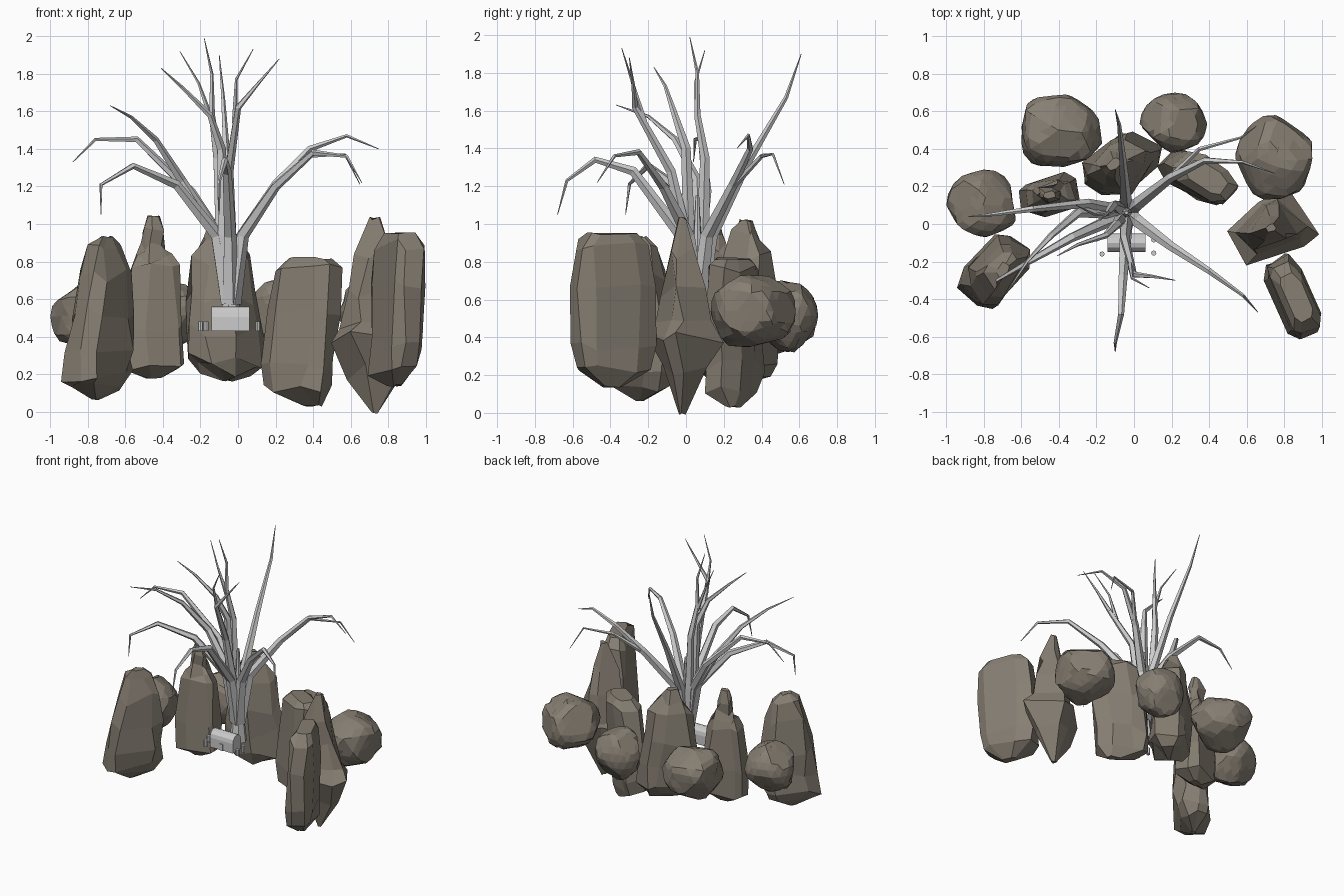
import bpy, bmesh, math, random
from mathutils import Vector, Quaternion

if "Cube" in bpy.data.objects:
    bpy.data.objects.remove(bpy.data.objects["Cube"])

random.seed(4)
stone = bpy.data.materials.new("stone")
stone.diffuse_color = (0.24, 0.21, 0.17, 1)
stone.use_nodes = True
stone.node_tree.nodes["Principled BSDF"].inputs["Base Color"].default_value = stone.diffuse_color


def finish(bm, name, mat=None):
    bmesh.ops.recalc_face_normals(bm, faces=bm.faces)
    me = bpy.data.meshes.new(name)
    bm.to_mesh(me)
    bm.free()
    ob = bpy.data.objects.new(name, me)
    bpy.context.collection.objects.link(ob)
    if mat:
        me.materials.append(mat)
    return ob


def loft(name, rings, mat=None):
    bm = bmesh.new()
    rows = [[bm.verts.new(p) for p in r] for r in rings]
    n = len(rows[0])
    for a, b in zip(rows, rows[1:]):
        for i in range(n):
            j = (i + 1) % n
            bm.faces.new((a[i], a[j], b[j], b[i]))
    bm.faces.new(rows[0])
    bm.faces.new(rows[-1])
    return finish(bm, name, mat)


def fit(points, lo, hi):
    """Scale points into the box lo..hi."""
    for k in range(len(lo)):
        a, b = min(p[k] for p in points), max(p[k] for p in points)
        for p in points:
            p[k] = lo[k] + (p[k] - a) / (b - a) * (hi[k] - lo[k])


def pillar(name, x, y, z, yaw, ratio, lean, profile, foot=0, sides=8):
    """Standing stone: turned oval outline fitted to a box, scaled by profile.
    lean moves the top sideways, foot moves the lowest point sideways."""
    plan = []
    for i in range(sides):
        t = 2 * math.pi * (i + random.uniform(.2, .8)) / sides
        u, v = (math.copysign(abs(c) ** .6, c) for c in (math.cos(t), math.sin(t)))
        c, s = math.cos(math.radians(yaw)), math.sin(math.radians(yaw))
        plan.append([u * c - v * ratio * s, u * s + v * ratio * c])
    fit(plan, (x[0], y[0]), (x[1], y[1]))
    cx, cy = sum(x) / 2, sum(y) / 2
    w = min(x[1] - x[0], y[1] - y[0])
    rings = []
    for h, k in profile:
        inner = 0 < h < 1
        jit = lambda a: random.uniform(-a, a) * w * (1 if inner else .2)
        dx = lean * (h - .4) + (0 if h else foot)
        rings.append([(cx + (px - cx) * k + dx + jit(.06), cy + (py - cy) * k + jit(.06),
                       z[0] + (z[1] - z[0]) * h + jit(.12)) for px, py in plan])
    return loft(name, rings, stone)


def boulder(name, lo, hi):
    """Craggy round rock."""
    bm = bmesh.new()
    bmesh.ops.create_icosphere(bm, subdivisions=3, radius=1)
    cuts = [(Vector([random.gauss(0, 1) for _ in range(3)]).normalized(), random.uniform(.78, .92))
            for _ in range(26)]
    for v in bm.verts:
        for n, d in cuts:
            v.co -= n * max(0, v.co.dot(n) - d)
    fit([v.co for v in bm.verts], lo, hi)
    bmesh.ops.dissolve_limit(bm, angle_limit=math.radians(9), verts=bm.verts, edges=bm.edges)
    return finish(bm, name, stone)


def branch(name, pts, r0, r1=0.002, sides=5):
    pts = [Vector(p) for p in pts]
    n = len(pts)
    q, d0, rings = Quaternion(), Vector((0, 0, 1)), []
    for i, p in enumerate(pts):
        d = ((pts[min(i + 1, n - 1)] - p).normalized() + (p - pts[max(i - 1, 0)]).normalized()).normalized()
        q = d0.rotation_difference(d) @ q
        d0 = d
        r = r0 + (r1 - r0) * (i / (n - 1)) ** 0.75
        rings.append([p + q @ Vector((r * math.cos(a), r * math.sin(a), 0))
                      for a in (2 * math.pi * k / sides for k in range(sides))])
    return loft(name, rings)


# Standing stones: profiles are (height fraction, width fraction)
spire = [(0, .12), (.08, .75), (.13, 1), (.32, .98), (.52, .92), (.76, .75), (.91, .45), (1, .2)]
slab = [(0, .25), (.1, .9), (.28, 1), (.65, 1), (.93, .92), (1, .6)]
spike = [(0, .08), (.2, .6), (.38, 1), (.45, .72), (.62, .62), (.82, .38), (1, .12)]
notched = [(0, .3), (.06, 1), (.3, 1), (.68, .84), (.74, .6), (.81, .38), (.91, .38), (1, .2)]
pillar("stone_front_left", (-.91, -.56), (-.44, -.05), (.07, .93), 45, .65, .06, spire)
pillar("stone_left", (-.61, -.29), (.04, .27), (.18, 1.04), 15, .7, 0, notched)
pillar("stone_back", (-.27, .12), (.14, .5), (.16, 1.02), 45, .7, -.05, spire)
pillar("stone_back_right", (.15, .53), (.1, .4), (.03, .82), -32, .5, .08, slab, foot=.09)
pillar("stone_right", (.49, .97), (-.22, .18), (0, 1.03), 30, .8, 0, spike, sides=6)
pillar("stone_front_right", (.7, .99), (-.61, -.17), (.14, .95), -65, .45, .03, slab)

# Round boulders
boulder("boulder_left", (-1, -.07, .33), (-.63, .29, .7))
boulder("boulder_right", (.54, .13, .35), (.95, .58, .73))
boulder("boulder_back_left", (-.6, .3, .31), (-.17, .69, .7))
boulder("boulder_back_right", (.03, .38, .32), (.39, .7, .7))

# Tree trunk
base = Vector((-.04, .06, .43))
branch("trunk", [base + Vector((0, 0, h)) for h in (0, .17, .32, .52, .72)], .064, .01, 7)


def limb(name, *pts):
    """Limb leaving the trunk towards its first point."""
    out = Vector(pts[0]) - base
    out.z = 0
    side = out.normalized()
    low = base + side * .01 + Vector((0, 0, .15))
    mid = base + side * .05 + out * .1 + Vector((0, 0, .51))
    branch(name, [low, mid, *pts], .05)


# Arching limbs
limb("limb_left_low", (-.33, -.07, 1.21), (-.56, -.2, 1.31), (-.73, -.3, 1.21), (-.73, -.32, 1.05))
limb("limb_left", (-.25, .11, 1.17), (-.54, .08, 1.45), (-.76, .05, 1.45), (-.88, .04, 1.33))
limb("limb_left_high", (-.3, .06, 1.23), (-.44, -.06, 1.45), (-.57, -.2, 1.57), (-.68, -.37, 1.63))
limb("limb_front", (-.06, -.28, 1.28), (-.07, -.48, 1.34), (-.1, -.63, 1.23), (-.1, -.68, 1.05))
limb("limb_front_right", (.2, -.12, 1.2), (.4, -.25, 1.38), (.58, -.38, 1.36), (.66, -.47, 1.22))
limb("limb_back_right", (.2, .25, 1.21), (.38, .34, 1.4), (.58, .33, 1.47), (.75, .27, 1.4))

# Upright limbs
limb("limb_back", (-.06, .33, 1.33), (-.08, .53, 1.67), (-.1, .61, 1.9))
limb("limb_up_left", (-.09, 0, 1.4), (-.15, -.06, 1.58), (-.3, -.11, 1.73), (-.41, -.17, 1.83))
limb("limb_up", (-.11, .1, 1.35), (-.14, .06, 1.58), (-.14, .06, 1.8), (-.18, .02, 1.99))
limb("limb_up_right", (-.05, -.08, 1.28), (0, -.27, 1.62), (.1, -.28, 1.74), (.22, -.3, 1.88))

# Twigs forking from the limbs
branch("twig_right", [(.18, .23, 1.18), (.35, .4, 1.36), (.57, .46, 1.37), (.65, .52, 1.21)], .02)
branch("twig_left", [(-.14, .06, 1.55), (-.21, .05, 1.75), (-.31, .1, 1.92)], .016)
branch("twig_front", [(-.02, -.22, 1.54), (-.01, -.29, 1.77), (.08, -.34, 1.93)], .016)

# Chest with rounded lid
arc = [math.pi * k / 6 for k in range(7)]
profile = [(-.15, .43), (-.05, .43)] + [(-.1 + .05 * math.cos(a), .505 + .055 * math.sin(a)) for a in arc]
loft("chest", [[(x, y, z) for y, z in profile] for x in (-.14, .06)])
loft("chest_latch", [[(-.04 + i * .015, -.152 + j * .004, z) for i, j in ((-1, -1), (1, -1), (1, 1), (-1, 1))]
                     for z in (.43, .48)])

# Candles around the chest
for i, (cx, cy) in enumerate(((-.17, -.16), (-.2, -.08), (.105, -.085), (.105, -.155))):
    loft("candle_%d" % (i + 1), [[(cx + .014 * math.cos(k * math.pi / 4), cy + .014 * math.sin(k * math.pi / 4), z)
                                  for k in range(8)] for z in (.43, .48)])
